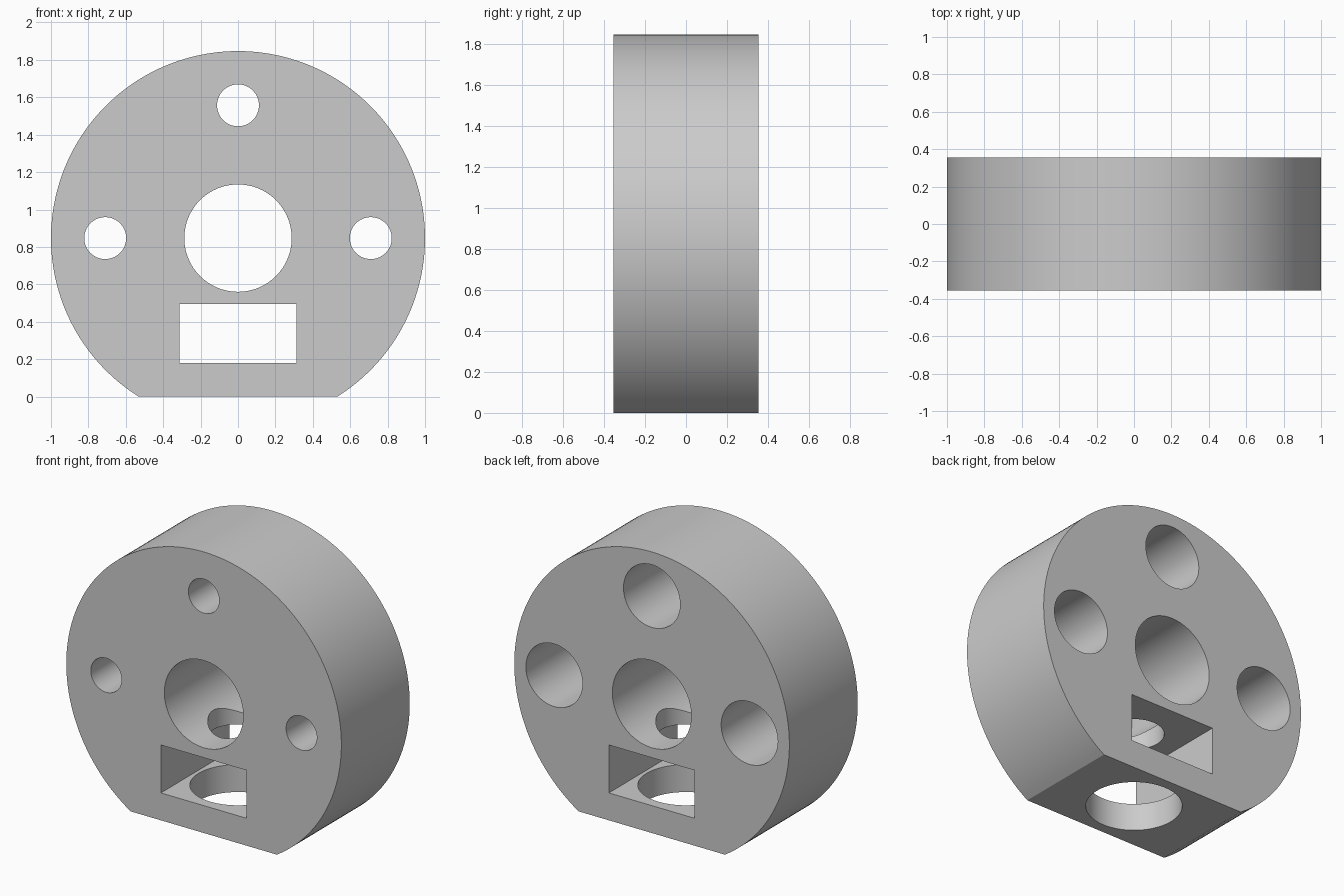
import bpy, bmesh, math
from mathutils import Matrix, Vector

AXIS_Z = 0.847      # height of the disc centre
HALF = 0.355        # half thickness
BOLT_CIRCLE = 0.71

cube = bpy.data.objects.get("Cube")
if cube:
    bpy.data.objects.remove(cube, do_unlink=True)

grey = bpy.data.materials.new("plain_grey")
grey.use_nodes = True
colour = (0.6, 0.6, 0.6, 1)
grey.diffuse_color = colour
grey.node_tree.nodes["Principled BSDF"].inputs["Base Color"].default_value = colour


def make_object(name, bm):
    bmesh.ops.recalc_face_normals(bm, faces=bm.faces)
    mesh = bpy.data.meshes.new(name)
    bm.to_mesh(mesh)
    bm.free()
    mesh.materials.append(grey)
    obj = bpy.data.objects.new(name, mesh)
    bpy.context.collection.objects.link(obj)
    return obj


def rod(name, radius, start, end, segments=96):
    """Cylinder between two points."""
    start, end = Vector(start), Vector(end)
    axis = end - start
    turn = axis.to_track_quat('Z', 'Y').to_matrix().to_4x4()
    bm = bmesh.new()
    bmesh.ops.create_cone(bm, cap_ends=True, segments=segments, radius1=radius,
                          radius2=radius, depth=axis.length,
                          matrix=Matrix.Translation((start + end) / 2) @ turn)
    return make_object(name, bm)


def box(name, size, centre):
    bm = bmesh.new()
    bmesh.ops.create_cube(bm, size=1, matrix=Matrix.Translation(centre)
                          @ Matrix.Diagonal((*size, 1)))
    return make_object(name, bm)


# Disc with a flat foot: an arc closed by its chord, extruded in depth
steps = 144
first = -math.asin(AXIS_Z)
sweep = math.pi - 2 * first
bm = bmesh.new()
ring = []
for i in range(steps + 1):
    a = first + sweep * i / steps
    ring.append(bm.verts.new((math.cos(a), -HALF, AXIS_Z + math.sin(a))))
face = bm.faces.new(ring)
moved = bmesh.ops.extrude_face_region(bm, geom=[face])["geom"]
bmesh.ops.translate(bm, vec=(0, 2 * HALF, 0),
                    verts=[v for v in moved if isinstance(v, bmesh.types.BMVert)])
body = make_object("collar_body", bm)

# Central bore, rectangular pocket and stepped clamp screw hole
cutters = [
    rod("shaft_bore_cutter", 0.287, (0, -1, AXIS_Z), (0, 1, AXIS_Z)),
    box("nut_pocket_cutter", (0.624, 2, 0.315), (0, 0, 0.3375)),
    rod("screw_access_cutter", 0.287, (0, 0, -0.2), (0, 0, 0.3)),
    rod("clamp_screw_cutter", 0.18, (0, 0, 0.3), (0, 0, AXIS_Z)),
]

# Three bolt holes, counterbored from the back
for side, angle in (("left", 0), ("top", 90), ("right", 180)):
    a = math.radians(angle)
    x, z = BOLT_CIRCLE * math.cos(a), AXIS_Z + BOLT_CIRCLE * math.sin(a)
    cutters.append(rod(side + "_bolt_cutter", 0.112, (x, -1, z), (x, 1, z), 64))
    cutters.append(rod(side + "_counterbore_cutter", 0.206,
                       (x, 0.251 - HALF, z), (x, 1, z), 64))

for cutter in cutters:
    cut = body.modifiers.new(cutter.name, 'BOOLEAN')
    cut.operation = 'DIFFERENCE'
    cut.solver = 'EXACT'
    cut.object = cutter

# Bake the cuts, then drop the cutters
bpy.context.view_layer.update()
graph = bpy.context.evaluated_depsgraph_get()
finished = bpy.data.meshes.new_from_object(body.evaluated_get(graph))
body.modifiers.clear()
body.data = finished
for cutter in cutters:
    bpy.data.objects.remove(cutter, do_unlink=True)
finished.materials.clear()
finished.materials.append(grey)
for poly in finished.polygons:
    poly.material_index = 0

bpy.ops.object.select_all(action='DESELECT')
body.select_set(True)
bpy.context.view_layer.objects.active = body
bpy.ops.object.shade_smooth_by_angle(angle=math.radians(30))
